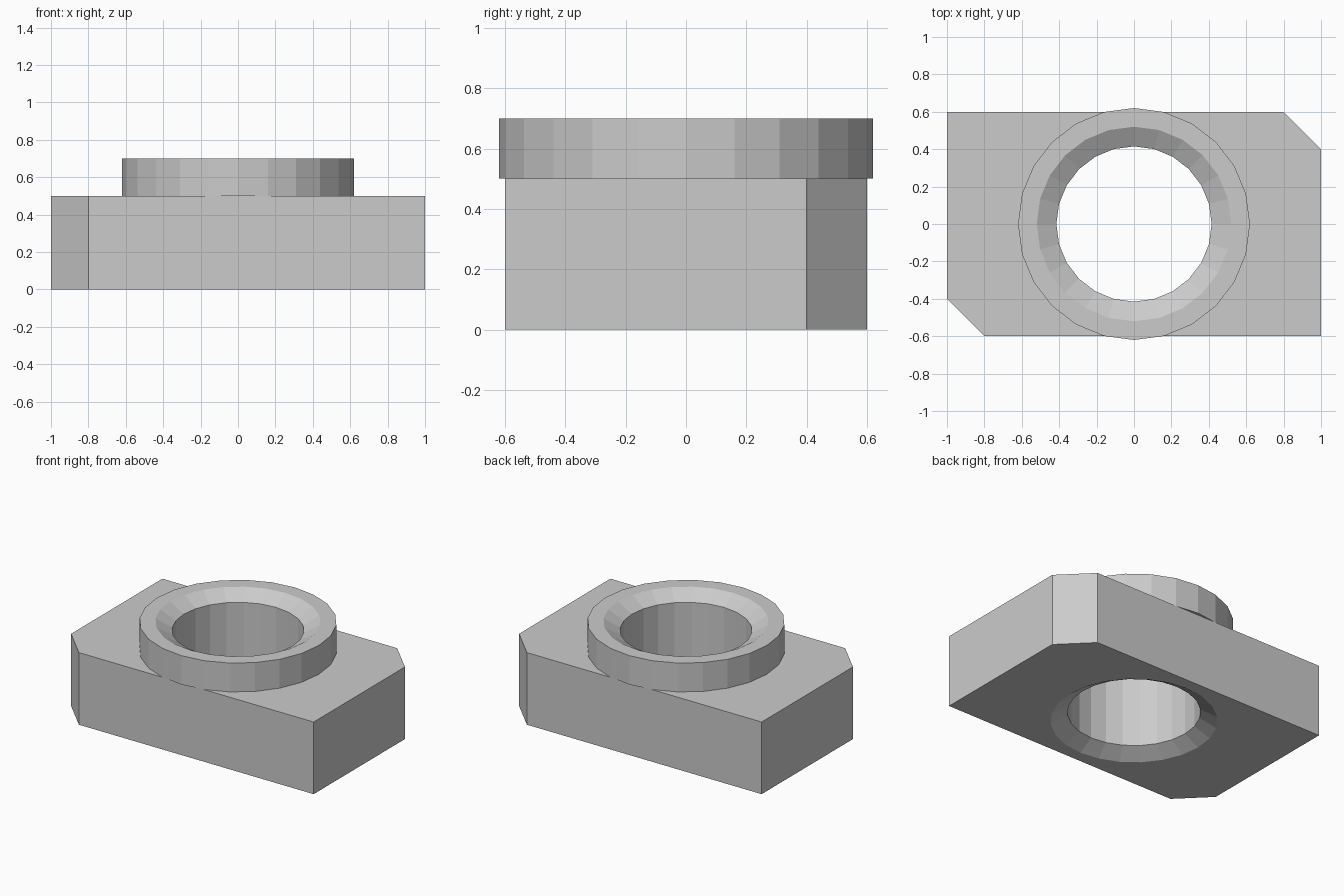
import bpy, bmesh
from math import cos, sin, tau

if "Cube" in bpy.data.objects:
    bpy.data.objects.remove(bpy.data.objects["Cube"])

SIDES = 24


def finish(name, bm):
    bmesh.ops.recalc_face_normals(bm, faces=bm.faces[:])
    mesh = bpy.data.meshes.new(name)
    bm.to_mesh(mesh)
    bm.free()
    obj = bpy.data.objects.new(name, mesh)
    bpy.context.collection.objects.link(obj)
    return obj


def turned(name, profile):
    """Solid of revolution from (radius, z) pairs, capped at both ends."""
    bm = bmesh.new()
    rings = [[bm.verts.new((r * cos(tau * i / SIDES), r * sin(tau * i / SIDES), z))
              for i in range(SIDES)] for r, z in profile]
    for a, b in zip(rings, rings[1:]):
        for i in range(SIDES):
            j = (i + 1) % SIDES
            bm.faces.new((a[i], a[j], b[j], b[i]))
    bm.faces.new(rings[0])
    bm.faces.new(rings[-1])
    return finish(name, bm)


def boolean(obj, cutter, operation):
    mod = obj.modifiers.new(operation.title(), 'BOOLEAN')
    mod.operation = operation
    mod.solver = 'EXACT'
    mod.object = cutter


# Base plate with two opposite clipped corners
outline = [(-0.8, -0.6), (1, -0.6), (1, 0.4), (0.8, 0.6), (-1, 0.6), (-1, -0.4)]
bm = bmesh.new()
base = bm.faces.new([bm.verts.new((x, y, 0)) for x, y in outline])
ext = bmesh.ops.extrude_face_region(bm, geom=[base], use_keep_orig=True)
bmesh.ops.translate(bm, vec=(0, 0, 0.5),
                    verts=[v for v in ext['geom'] if isinstance(v, bmesh.types.BMVert)])
plate = finish("collared_plate", bm)

# Raised collar, slightly wider than the plate
collar = turned("collar_helper", [(0.62, 0.5), (0.62, 0.7)])

# Through bore, countersunk at both ends
bore = turned("bore_cutter", [(0.52, -0.1), (0.52, 0), (0.415, 0.06),
                              (0.415, 0.64), (0.52, 0.7), (0.52, 0.8)])

boolean(plate, collar, 'UNION')
boolean(plate, bore, 'DIFFERENCE')

# Bake the result and drop the helpers
deps = bpy.context.evaluated_depsgraph_get()
result = bpy.data.meshes.new_from_object(plate.evaluated_get(deps))
plate.modifiers.clear()
plate.data = result
for helper in (collar, bore):
    bpy.data.objects.remove(helper)
